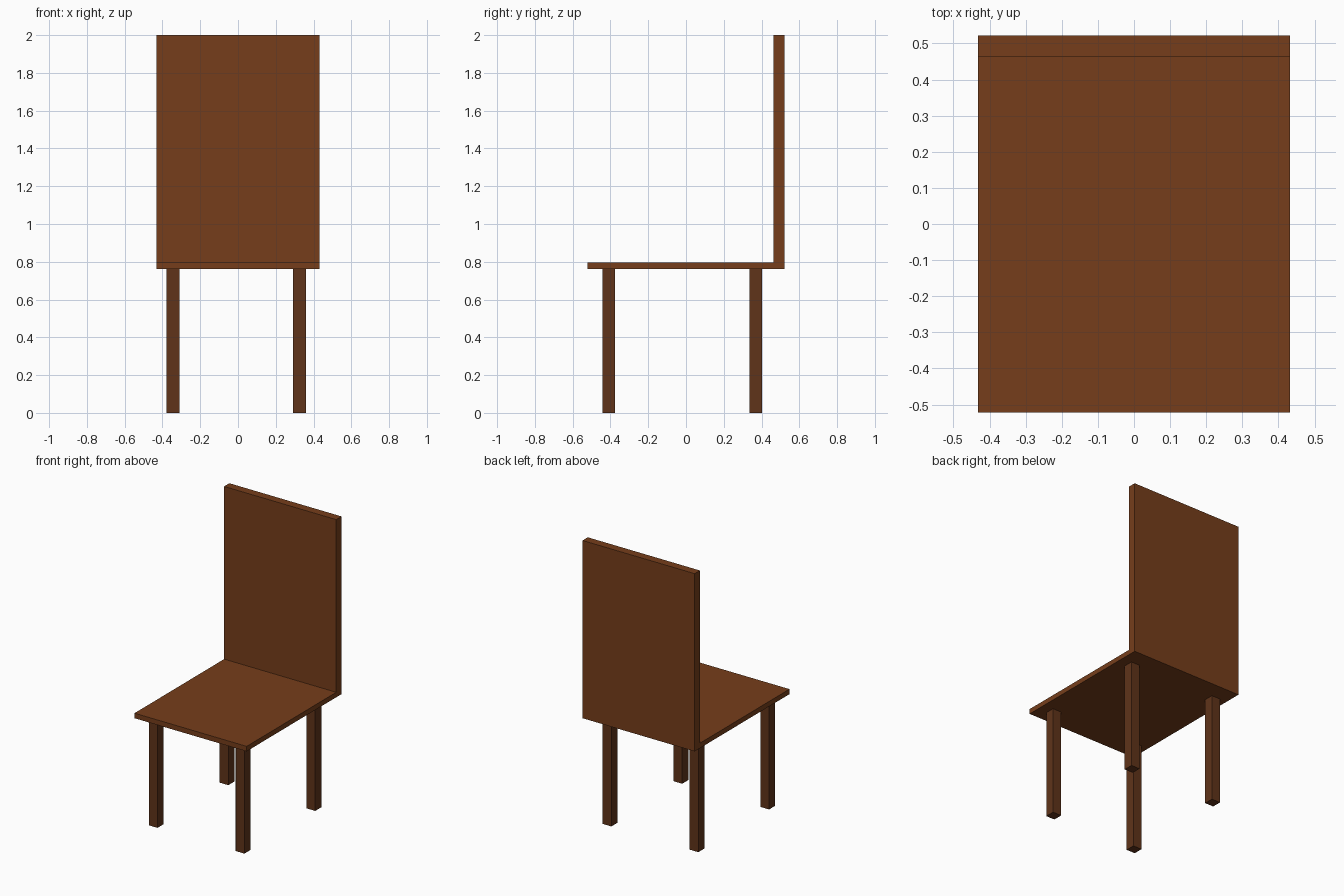
import bpy, bmesh

if "Cube" in bpy.data.objects:
    bpy.data.objects.remove(bpy.data.objects["Cube"])


def material(name, color):
    m = bpy.data.materials.new(name)
    m.diffuse_color = color
    m.use_nodes = True
    m.node_tree.nodes["Principled BSDF"].inputs["Base Color"].default_value = m.diffuse_color
    return m


def add_object(name, bm, mat):
    bmesh.ops.recalc_face_normals(bm, faces=bm.faces)
    mesh = bpy.data.meshes.new(name)
    bm.to_mesh(mesh)
    bm.free()
    mesh.materials.append(mat)
    obj = bpy.data.objects.new(name, mesh)
    bpy.context.collection.objects.link(obj)
    return obj


wood = material("wood", (0.18, 0.048, 0.011, 1))
dark_wood = material("dark_wood", (0.115, 0.034, 0.010, 1))

HALF_W, HALF_D = 0.432, 0.522
SEAT_BOTTOM, SEAT_TOP, HEIGHT = 0.762, 0.797, 2.0
BACK_FRONT = 0.464

# Seat and backrest: one L-shaped side profile extruded across the width
profile = [(-HALF_D, SEAT_BOTTOM), (HALF_D, SEAT_BOTTOM), (HALF_D, HEIGHT),
           (BACK_FRONT, HEIGHT), (BACK_FRONT, SEAT_TOP), (-HALF_D, SEAT_TOP)]
bm = bmesh.new()
side = bm.faces.new([bm.verts.new((-HALF_W, y, z)) for y, z in profile])
extruded = bmesh.ops.extrude_face_region(bm, geom=[side], use_keep_orig=True)
moved = [g for g in extruded["geom"] if isinstance(g, bmesh.types.BMVert)]
bmesh.ops.translate(bm, verts=moved, vec=(2 * HALF_W, 0, 0))
add_object("seat_and_backrest", bm, wood)

# Four square legs
LEG = 0.067
for y_name, y in (("front", -0.409), ("back", 0.370)):
    for x_name, x in (("left", -0.344), ("right", 0.326)):
        bm = bmesh.new()
        bmesh.ops.create_cube(bm, size=1)
        bmesh.ops.scale(bm, verts=bm.verts, vec=(LEG, LEG, SEAT_BOTTOM))
        bmesh.ops.translate(bm, verts=bm.verts, vec=(x, y, SEAT_BOTTOM / 2))
        add_object(f"{y_name}_{x_name}_leg", bm, dark_wood)
